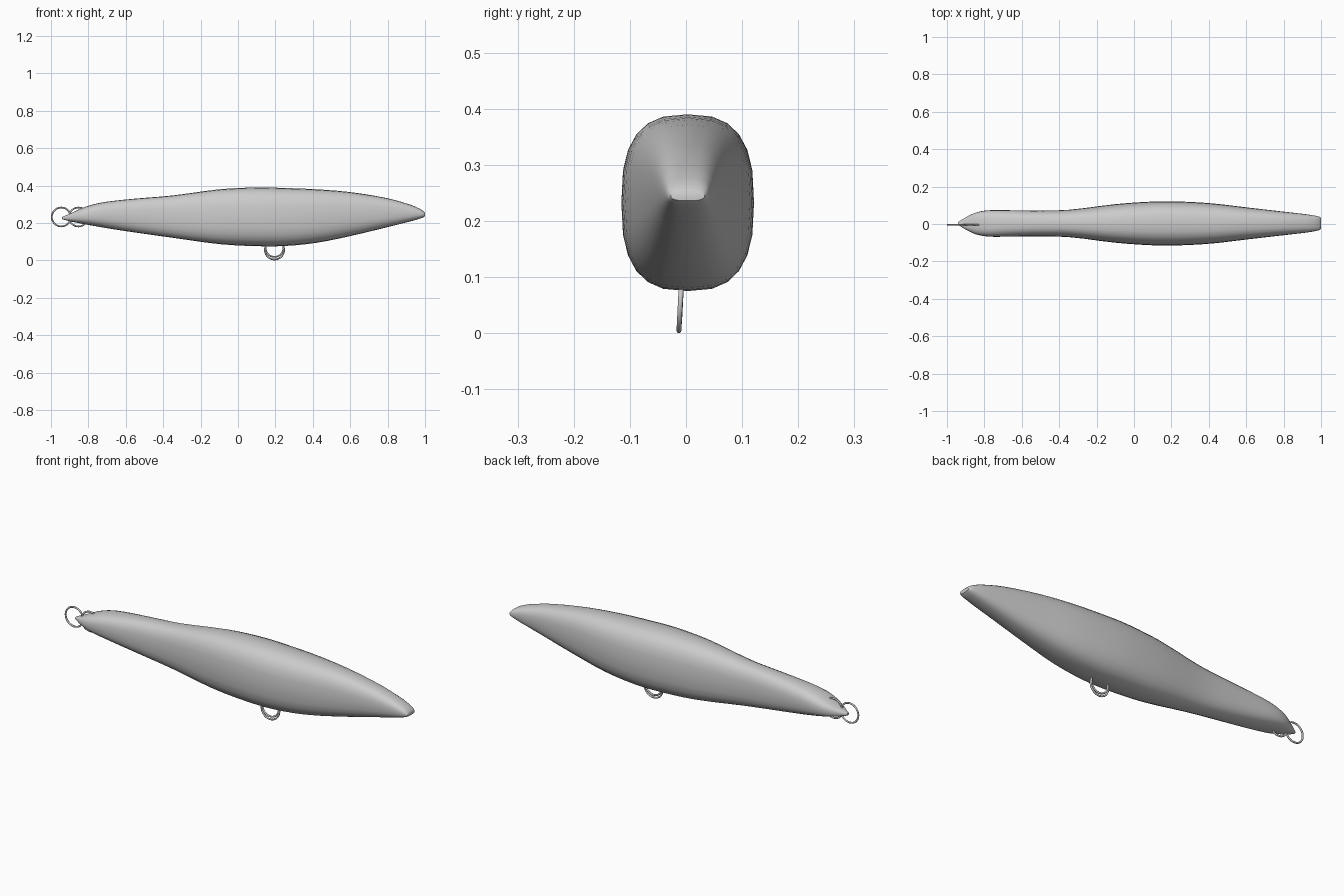
import bpy, bmesh, math

if "Cube" in bpy.data.objects:
    bpy.data.objects.remove(bpy.data.objects["Cube"])

# Body stations: x, top z, bottom z, half width
STATIONS = [
    (-0.94, 0.232, 0.220, 0.008), (-0.89, 0.254, 0.207, 0.038),
    (-0.84, 0.277, 0.197, 0.060), (-0.78, 0.298, 0.186, 0.070),
    (-0.70, 0.314, 0.172, 0.071), (-0.55, 0.330, 0.149, 0.069),
    (-0.35, 0.347, 0.121, 0.073), (-0.10, 0.380, 0.087, 0.103),
    (0.10, 0.390, 0.076, 0.117), (0.25, 0.387, 0.077, 0.117),
    (0.42, 0.380, 0.094, 0.107), (0.60, 0.365, 0.130, 0.086),
    (0.80, 0.332, 0.178, 0.063), (0.92, 0.298, 0.208, 0.049),
    (0.97, 0.277, 0.222, 0.041), (0.99, 0.264, 0.230, 0.036),
    (1.00, 0.254, 0.236, 0.030),
]
SIDES, STEPS, POWER, Y0 = 24, 3, 2.7, 0.003


def slope(i, k):
    a, b = STATIONS[max(i - 1, 0)], STATIONS[min(i + 1, len(STATIONS) - 1)]
    return (b[k] - a[k]) / (b[0] - a[0])


def sample(i, t):
    a, b = STATIONS[i], STATIONS[i + 1]
    h = b[0] - a[0]
    out = [a[0] + h * t]
    for k in (1, 2, 3):
        out.append((2*t**3 - 3*t*t + 1) * a[k] + (t**3 - 2*t*t + t) * h * slope(i, k)
                   + (3*t*t - 2*t**3) * b[k] + (t**3 - t*t) * h * slope(i + 1, k))
    return out


def power(v):
    return math.copysign(abs(v) ** (2 / POWER), v)


# Lure body: rounded-rectangle sections lofted along x
bm = bmesh.new()
sections = [sample(i, s / STEPS) for i in range(len(STATIONS) - 1) for s in range(STEPS)]
sections.append(STATIONS[-1])
rings = []
for x, top, bot, w in sections:
    angles = [2 * math.pi * j / SIDES for j in range(SIDES)]
    rings.append([bm.verts.new((x, Y0 + w * power(math.cos(a)),
                                (top + bot) / 2 + (top - bot) / 2 * power(math.sin(a))))
                  for a in angles])
for a, b in zip(rings, rings[1:]):
    for j in range(SIDES):
        n = (j + 1) % SIDES
        bm.faces.new((a[j], a[n], b[n], b[j]))
bm.faces.new(rings[0])
bm.faces.new(rings[-1])
bmesh.ops.recalc_face_normals(bm, faces=bm.faces)
mesh = bpy.data.meshes.new("lure_body")
bm.to_mesh(mesh)
bm.free()
body = bpy.data.objects.new("lure_body", mesh)
bpy.context.collection.objects.link(body)
bpy.context.view_layer.objects.active = body
body.select_set(True)
bpy.ops.object.shade_smooth_by_angle(angle=math.radians(50))


# Wire rings in the lure's long plane
def wire_ring(name, x, y, z, radius, tilt=0.0):
    bpy.ops.mesh.primitive_torus_add(
        major_radius=radius, minor_radius=0.0045, major_segments=40, minor_segments=10,
        location=(x, y, z), rotation=(math.radians(90 + tilt), 0, 0))
    bpy.context.object.name = name
    bpy.ops.object.shade_smooth_by_angle(angle=math.radians(60))


wire_ring("tail_ring", -0.945, -0.004, 0.232, 0.0505)
wire_ring("tail_eyelet", -0.853, -0.004, 0.232, 0.0505)
wire_ring("belly_ring", 0.195, -0.010, 0.056, 0.0515, -3)
wire_ring("belly_eyelet", 0.195, -0.009, 0.066, 0.0475, -3)
